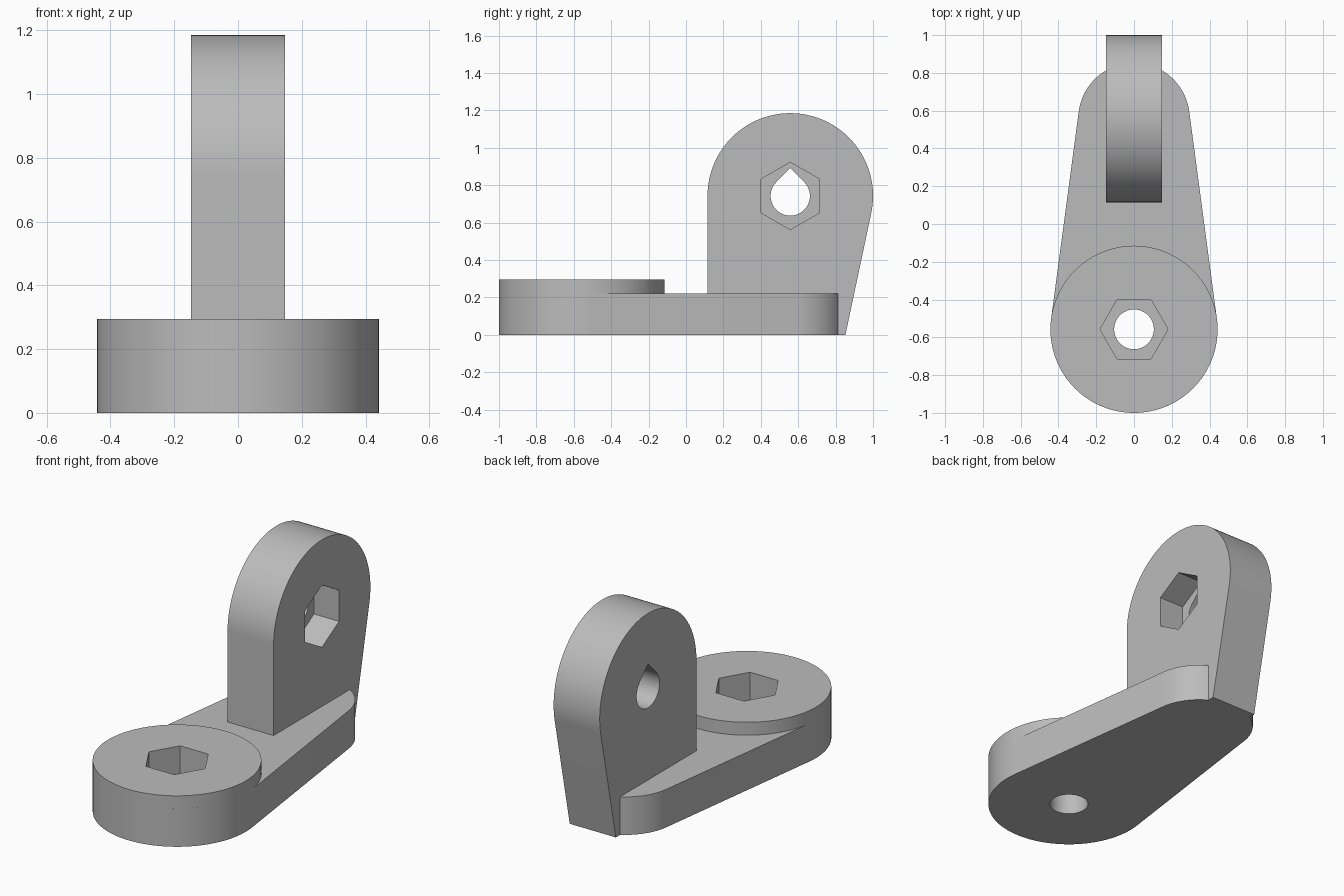
import bpy
import bmesh
from math import atan2, acos, cos, sin, pi, radians, hypot
from mathutils import Matrix

cube = bpy.data.objects.get("Cube")
if cube:
    bpy.data.objects.remove(cube, do_unlink=True)

# Shared dimensions
BIG, SMALL = 0.4425, 0.295       # large and small end radii
PIVOT = 0.5575                   # distance of both bores from the centre
EAR_Z = 0.7425                   # height of the upright bore
ARM_H, BOSS_H, HALF = 0.22, 0.295, 0.1475
HEX_R, BORE_R, HEX_DEPTH = 0.18, 0.105, 0.16
# Maps profile (u, v, depth) to (y, z, x)
SIDEWAYS = Matrix(((0, 0, 1, 0), (1, 0, 0, 0), (0, 1, 0, 0), (0, 0, 0, 1)))

grey = bpy.data.materials.new("plain grey")
grey.use_nodes = True
colour = (0.5, 0.5, 0.5, 1)
grey.diffuse_color = colour
grey.node_tree.nodes["Principled BSDF"].inputs["Base Color"].default_value = colour


def arc(cx, cy, r, a0, a1, n):
    return [(cx + r * cos(a0 + (a1 - a0) * i / n),
             cy + r * sin(a0 + (a1 - a0) * i / n)) for i in range(n + 1)]


def ring(cx, cy, r, n, turn=0.0):
    return arc(cx, cy, r, turn, turn + 2 * pi, n)[:-1]


def prism(name, profile, low, high, matrix=Matrix()):
    """Extrude a closed profile between two depths."""
    bm = bmesh.new()
    face = bm.faces.new([bm.verts.new((u, v, low)) for u, v in profile])
    out = bmesh.ops.extrude_face_region(bm, geom=[face])
    verts = [g for g in out["geom"] if isinstance(g, bmesh.types.BMVert)]
    bmesh.ops.translate(bm, verts=verts, vec=(0, 0, high - low))
    bm.transform(matrix)
    bmesh.ops.recalc_face_normals(bm, faces=bm.faces[:])
    mesh = bpy.data.meshes.new(name)
    bm.to_mesh(mesh)
    bm.free()
    mesh.materials.append(grey)
    obj = bpy.data.objects.new(name, mesh)
    bpy.context.collection.objects.link(obj)
    return obj


def cut(obj, cutters):
    """Subtract the cutters, then smooth the curved sides."""
    bpy.ops.object.select_all(action="DESELECT")
    bpy.context.view_layer.objects.active = obj
    obj.select_set(True)
    for cutter in cutters:
        mod = obj.modifiers.new("cut", "BOOLEAN")
        mod.operation, mod.solver, mod.object = "DIFFERENCE", "EXACT", cutter
        bpy.ops.object.modifier_apply(modifier=mod.name)
    bpy.ops.object.shade_smooth_by_angle(angle=radians(25))


# Tapered arm: two round ends joined by tangent lines
tilt = acos((BIG - SMALL) / (2 * PIVOT))
a = pi / 2 - tilt
arm = prism("tapered_arm",
            arc(0, -PIVOT, BIG, pi - a, 2 * pi + a, 72)
            + arc(0, PIVOT, SMALL, a, pi - a, 48), 0, ARM_H)

# Raised round boss on the large end
boss = prism("round_boss", ring(0, -PIVOT, BIG, 128), ARM_H, BOSS_H)

# Upright ear: round top, vertical front, back edge tangent down to the foot
foot_y = PIVOT + SMALL
dy, dz = foot_y - PIVOT, -EAR_Z
tangent = atan2(dz, dy) + acos(BIG / hypot(dy, dz))
ear = prism("upright_ear",
            [(PIVOT - BIG, 0), (foot_y, 0)]
            + arc(PIVOT, EAR_Z, BIG, tangent, pi, 72), -HALF, HALF, SIDEWAYS)

# Cutters: nut pockets, a round bore and a teardrop bore
base_cutters = [
    prism("base_bore", ring(0, -PIVOT, BORE_R, 64), -0.1, 0.5),
    prism("base_nut_pocket", ring(0, -PIVOT, HEX_R, 6), BOSS_H - HEX_DEPTH, 0.5)]
teardrop = (arc(PIVOT, EAR_Z, BORE_R, 3 * pi / 4, 9 * pi / 4, 48)
            + [(PIVOT, EAR_Z + BORE_R * 2 ** 0.5)])
ear_cutters = [
    prism("ear_bore", teardrop, -0.3, 0.3, SIDEWAYS),
    prism("ear_nut_pocket", ring(PIVOT, EAR_Z, HEX_R, 6, pi / 2),
          HALF - HEX_DEPTH, 0.3, SIDEWAYS)]

cut(arm, base_cutters)
cut(boss, base_cutters)
cut(ear, ear_cutters)
for helper in base_cutters + ear_cutters:
    bpy.data.objects.remove(helper, do_unlink=True)
